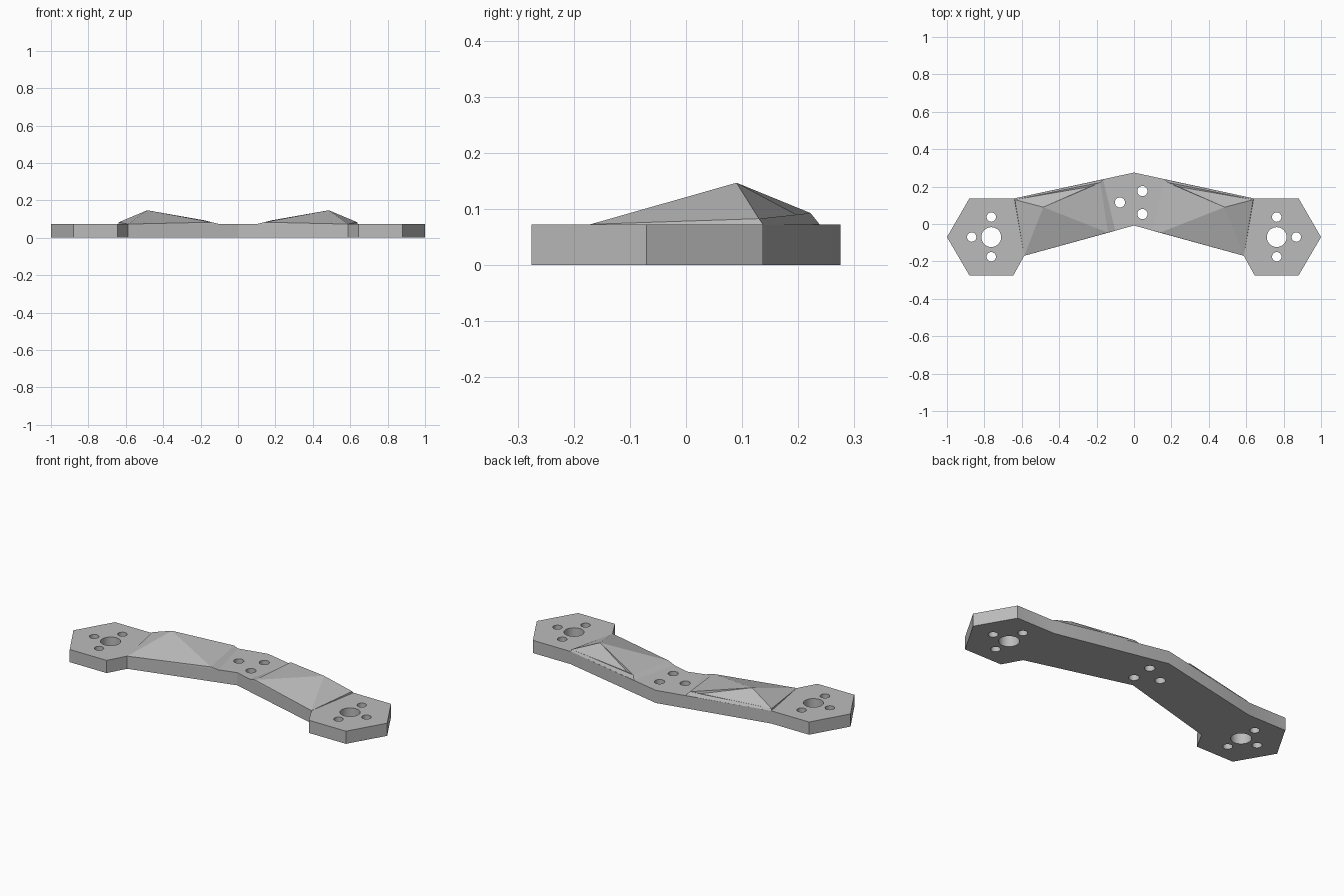
import bpy
import bmesh
from math import radians

cube = bpy.data.objects.get("Cube")
if cube:
    bpy.data.objects.remove(cube, do_unlink=True)

TOP = 0.073

grey = bpy.data.materials.new("light_grey")
grey.use_nodes = True
color = (0.5, 0.5, 0.5, 1)
grey.diffuse_color = color
grey.node_tree.nodes["Principled BSDF"].inputs["Base Color"].default_value = color


def add_object(name, bm):
    bmesh.ops.recalc_face_normals(bm, faces=bm.faces[:])
    mesh = bpy.data.meshes.new(name)
    bm.to_mesh(mesh)
    bm.free()
    mesh.materials.append(grey)
    obj = bpy.data.objects.new(name, mesh)
    bpy.context.collection.objects.link(obj)
    return obj


# Bracket plate: half outline mirrored, then extruded
half = [(0, 0.275), (0.64, 0.137), (0.88, 0.137), (1, -0.07),
        (0.88, -0.275), (0.645, -0.275), (0.587, -0.17), (0, -0.008)]
outline = half + [(-x, y) for x, y in half[-2:0:-1]]
bm = bmesh.new()
base = bm.faces.new([bm.verts.new((x, y, 0)) for x, y in outline])
raised = bmesh.ops.extrude_face_region(bm, geom=[base], use_keep_orig=True)
verts = [v for v in raised["geom"] if isinstance(v, bmesh.types.BMVert)]
bmesh.ops.translate(bm, verts=verts, vec=(0, 0, TOP))
plate = add_object("bracket_plate", bm)

# Bolt holes: a large one and three small ones per end, three in the middle
holes = [(0.045, 0.176, 0.027), (0.045, 0.053, 0.027), (-0.075, 0.115, 0.027)]
for s in (-1, 1):
    holes += [(s * 0.763, -0.07, 0.053), (s * 0.763, 0.037, 0.025),
              (s * 0.763, -0.175, 0.025), (s * 0.868, -0.07, 0.025)]
bm = bmesh.new()
for x, y, r in holes:
    made = bmesh.ops.create_cone(bm, cap_ends=True, segments=32,
                                 radius1=r, radius2=r, depth=0.4)
    bmesh.ops.translate(bm, verts=made["verts"], vec=(x, y, 0))
cutter = add_object("hole_cutter", bm)
cutter.hide_render = True

cut = plate.modifiers.new("holes", "BOOLEAN")
cut.object = cutter
cut.solver = "EXACT"
bpy.context.view_layer.objects.active = plate
plate.select_set(True)
bpy.ops.object.modifier_apply(modifier=cut.name)
bpy.ops.object.shade_smooth_by_angle(angle=radians(30))
bpy.data.objects.remove(cutter, do_unlink=True)

# Faceted stiffening ridges on both arms
points = {
    "peak": (0.485, 0.09, 0.147),
    "outer": (0.637, 0.13, 0.083),
    "inner": (0.18, 0.222, 0.093),
    "groove": (0.235, 0.2, 0.088),
    "front": (0.14, -0.046, 0.083),
    "foot_outer": (0.64, 0.137, TOP),
    "foot_inner": (0.165, 0.238, TOP),
    "foot_end": (0.587, -0.17, TOP),
    "foot_front": (0.1, -0.036, TOP),
}
facets = ["foot_end outer peak", "foot_end peak front", "peak inner front",
          "peak groove inner", "peak outer groove", "outer inner groove",
          "outer foot_outer foot_inner inner", "foot_end foot_outer outer",
          "front inner foot_inner foot_front", "foot_end front foot_front",
          "foot_end foot_front foot_inner foot_outer"]
for side, s in (("left", 1), ("right", -1)):
    bm = bmesh.new()
    corner = {n: bm.verts.new((s * x, y, z)) for n, (x, y, z) in points.items()}
    for names in facets:
        bm.faces.new([corner[n] for n in names.split()])
    add_object(side + "_arm_ridge", bm)
